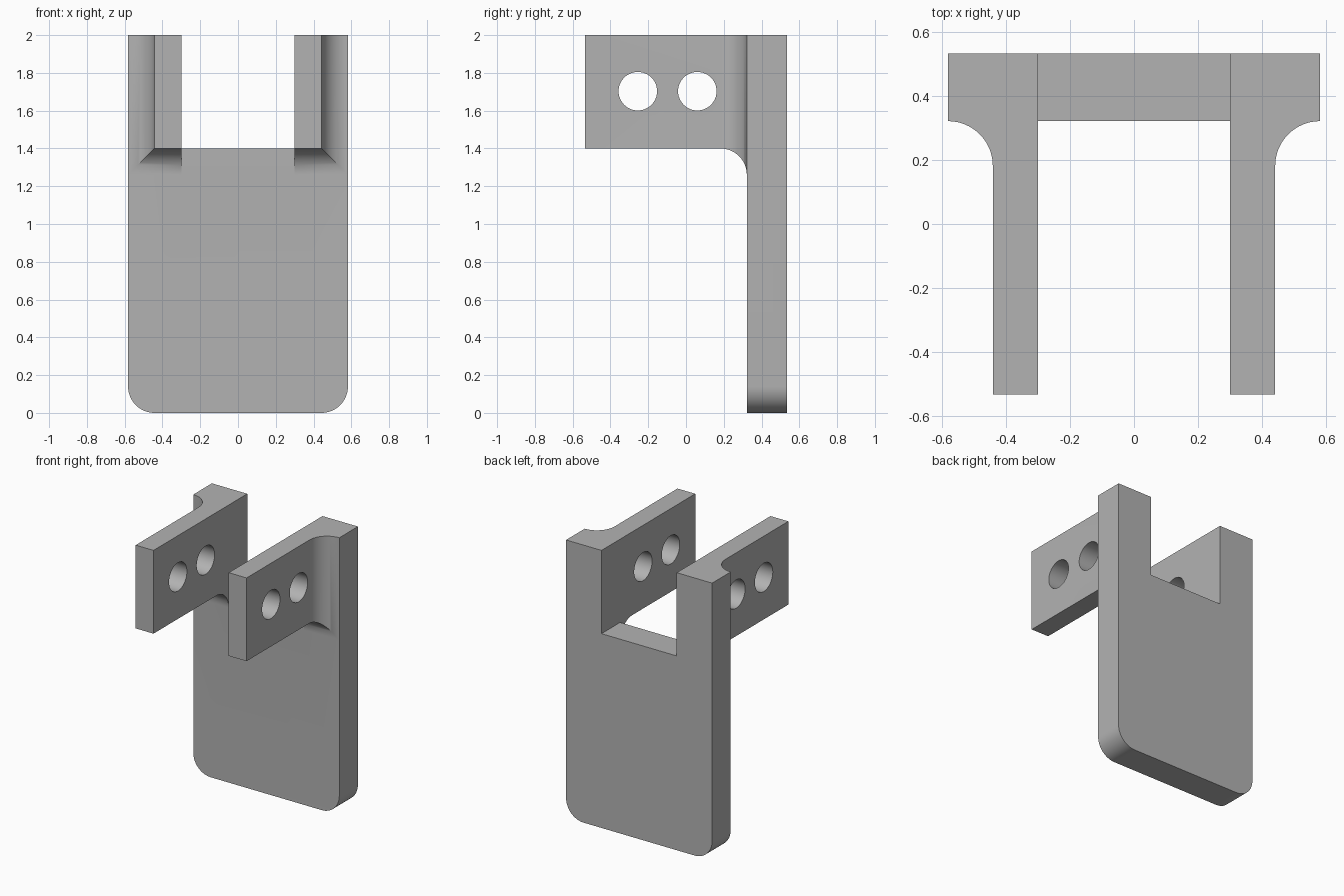
import bpy, bmesh
from math import sin, cos, pi, radians

cube = bpy.data.objects.get("Cube")
if cube:
    bpy.data.objects.remove(cube, do_unlink=True)

HALF_W, HALF_D, TOP = 0.582, 0.534, 2.0
PLATE_FRONT = 0.322
SLOT, ARM_OUT, ARM_LOW = 0.3, 0.442, 1.4
R = HALF_W - ARM_OUT          # fillet and corner radius
STEPS = 16

grey = bpy.data.materials.new("plain grey")
grey.use_nodes = True
colour = (0.45, 0.45, 0.45, 1)
grey.diffuse_color = colour
grey.node_tree.nodes["Principled BSDF"].inputs["Base Color"].default_value = colour


def loft(name, sections):
    """Closed solid through matching rings of points."""
    bm = bmesh.new()
    rings = [[bm.verts.new(p) for p in ring] for ring in sections]
    n = len(rings[0])
    for a, b in zip(rings, rings[1:]):
        for i in range(n):
            j = (i + 1) % n
            bm.faces.new((a[i], a[j], b[j], b[i]))
    bm.faces.new(rings[0])
    bm.faces.new(rings[-1])
    bmesh.ops.recalc_face_normals(bm, faces=bm.faces)
    mesh = bpy.data.meshes.new(name)
    bm.to_mesh(mesh)
    bm.free()
    mesh.materials.append(grey)
    ob = bpy.data.objects.new(name, mesh)
    bpy.context.collection.objects.link(ob)
    return ob


def combine(target, other, operation):
    """Apply an exact boolean and remove the helper."""
    other.hide_render = True
    mod = target.modifiers.new("join", "BOOLEAN")
    mod.operation, mod.object, mod.solver = operation, other, "EXACT"
    bpy.context.view_layer.objects.active = target
    bpy.ops.object.modifier_apply(modifier=mod.name)
    bpy.data.objects.remove(other, do_unlink=True)


# Back plate: rounded lower corners and a square slot at the top
half = [(SLOT, ARM_LOW), (SLOT, TOP), (HALF_W, TOP)]
for i in range(STEPS + 1):
    a = pi / 2 * i / STEPS
    half.append((HALF_W - R + R * cos(a), R - R * sin(a)))
outline = half + [(-x, z) for x, z in reversed(half)]
bracket = loft("bracket", [[(x, y, z) for x, z in outline] for y in (PLATE_FRONT, HALF_D)])

# Arms: the outer and lower sides flare into the plate with a mitred fillet
flare = [(-HALF_D, 0)]
for i in range(STEPS + 1):
    a = pi / 2 * i / STEPS
    flare.append((PLATE_FRONT - R + R * sin(a), R - R * cos(a)))
for side in (1, -1):
    arm = loft("arm", [[(side * SLOT, y, TOP), (side * (ARM_OUT + d), y, TOP),
                        (side * (ARM_OUT + d), y, ARM_LOW - d), (side * SLOT, y, ARM_LOW - d)]
                       for y, d in flare])
    combine(bracket, arm, "UNION")

# Two cross holes through both arms
for y in (-0.255, 0.06):
    ring = [(y + 0.102 * cos(2 * pi * i / 48), 1.703 + 0.102 * sin(2 * pi * i / 48))
            for i in range(48)]
    drill = loft("drill", [[(x, py, pz) for py, pz in ring] for x in (-1, 1)])
    combine(bracket, drill, "DIFFERENCE")

# Clean flat faces and smooth only the curved ones
bm = bmesh.new()
bm.from_mesh(bracket.data)
bmesh.ops.remove_doubles(bm, verts=bm.verts, dist=0.0001)
bmesh.ops.dissolve_limit(bm, angle_limit=radians(0.5), verts=bm.verts, edges=bm.edges)
bm.to_mesh(bracket.data)
bm.free()
bpy.ops.object.select_all(action="DESELECT")
bracket.select_set(True)
bpy.context.view_layer.objects.active = bracket
bpy.ops.object.shade_smooth_by_angle(angle=radians(30))
